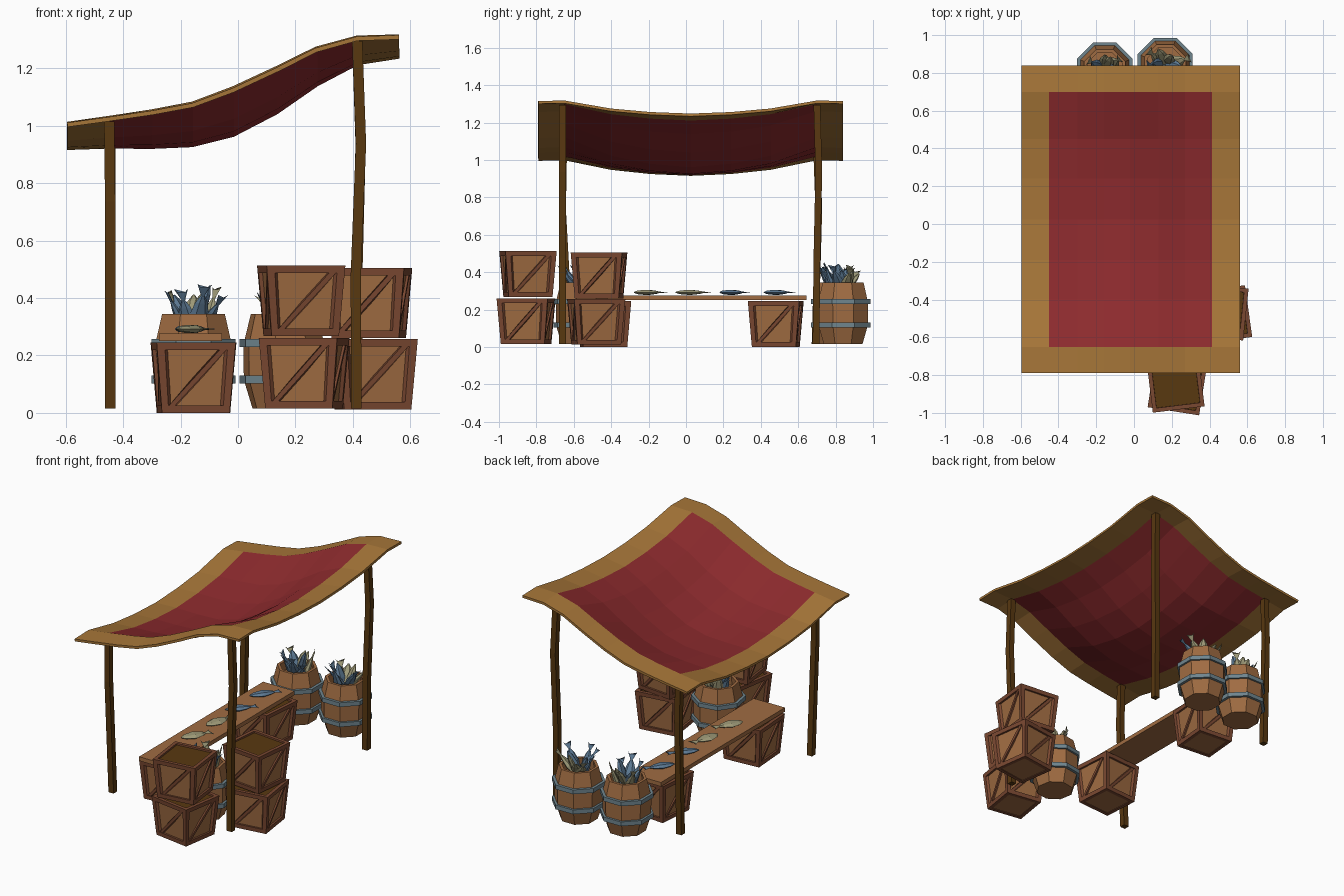
import bpy, bmesh, math, random
from mathutils import Vector, Matrix

if "Cube" in bpy.data.objects:
    bpy.data.objects.remove(bpy.data.objects["Cube"])

random.seed(4)


def mat(name, hexa):
    m = bpy.data.materials.new(name)
    rgb = [int(hexa[i:i + 2], 16) / 255 for i in (0, 2, 4)]
    m.diffuse_color = [((c + .055) / 1.055) ** 2.4 for c in rgb] + [1]
    m.use_nodes = True
    m.node_tree.nodes["Principled BSDF"].inputs["Base Color"].default_value = m.diffuse_color
    return m


RED, TRIM = mat("red_cloth", "8E2B2E"), mat("trim_cloth", "A87739")
WOOD, FRAME = mat("wood", "A06C42"), mat("frame_wood", "7A4831")
DARK, IRON = mat("dark_wood", "583810"), mat("iron", "70868F")
BLUE, OLIVE = mat("blue_fish", "5D7A94"), mat("olive_fish", "9E9A78")


def build(name, lofts, material, matrix=Matrix()):
    """One object from several capped lofts, each a list of equal rings."""
    bm = bmesh.new()
    for rings in lofts:
        vs = [[bm.verts.new(p) for p in r] for r in rings]
        n = len(vs[0])
        for a, b in zip(vs, vs[1:]):
            for i in range(n):
                j = (i + 1) % n
                bm.faces.new((a[i], a[j], b[j], b[i]))
        bm.faces.new(vs[0][::-1])
        bm.faces.new(vs[-1])
    bmesh.ops.recalc_face_normals(bm, faces=bm.faces)
    me = bpy.data.meshes.new(name)
    bm.to_mesh(me)
    bm.free()
    me.materials.append(material)
    ob = bpy.data.objects.new(name, me)
    bpy.context.collection.objects.link(ob)
    ob.matrix_world = matrix
    return ob


def ngon(r, z, n, cx=0, cy=0, phase=0.5):
    return [(cx + r * math.cos((i + phase) * math.tau / n),
             cy + r * math.sin((i + phase) * math.tau / n), z) for i in range(n)]


def square(h, z, cx=0, cy=0):
    return ngon(h * math.sqrt(2), z, 4, cx, cy)


def place(x, y, z, deg):
    return Matrix.Translation((x, y, z)) @ Matrix.Rotation(math.radians(deg), 4, 'Z')


# Canopy: sagging grid with a contrasting border
cols = [(-.595, 1.01, .08), (-.45, 1.03, .095), (-.3, 1.052, .118), (-.16, 1.078, .138),
        (-.02, 1.13, .155), (.13, 1.2, .147), (.27, 1.27, .12), (.413, 1.31, .085), (.56, 1.315, .067)]
rows = [(-.79, 0), (-.65, -.04), (-.4, .6), (-.19, .88), (.025, 1),
        (.24, .88), (.45, .6), (.70, -.04), (.84, 0)]
bm = bmesh.new()
grid = [[bm.verts.new((x, y, z - s * f)) for x, z, s in cols] for y, f in rows]
for j in range(8):
    for i in range(8):
        f = bm.faces.new((grid[j][i], grid[j][i + 1], grid[j + 1][i + 1], grid[j + 1][i]))
        f.material_index = int(0 < i < 7 and 0 < j < 7)
me = bpy.data.meshes.new("canopy")
bm.to_mesh(me)
bm.free()
me.materials.append(TRIM)
me.materials.append(RED)
canopy = bpy.data.objects.new("canopy", me)
bpy.context.collection.objects.link(canopy)
mod = canopy.modifiers.new("thickness", 'SOLIDIFY')
mod.thickness, mod.offset = .015, -1

# Crooked posts: offsets at four heights
for name, x, y, top, bend in (
        ("front_left_post", -.445, -.655, 1.015, ((0, .035), (0, .015), (0, -.005), (-.003, 0))),
        ("front_right_post", .415, -.66, 1.295, ((-.003, 0), (-.005, 0), (.013, 0), (0, 0))),
        ("back_left_post", -.445, .70, 1.015, ((0, -.01), (0, 0), (0, .01), (0, 0))),
        ("back_right_post", .415, .70, 1.295, ((0, -.005), (0, 0), (.012, .01), (0, 0)))):
    build(name, [[square(.018, .015 + (top - .015) * t, x + dx, y + dy)
                  for t, (dx, dy) in zip((0, .36, .72, 1), bend)]], DARK)

# Table plank
build("table_top", [[[(x, y, z) for x, y in ((-.275, -.6), (-.055, -.6), (-.055, .645), (-.275, .645))]
                     for z in (.25, .276)]], WOOD)

# Crates: tapered panel box, dark recessed lid, frame bars with a diagonal
H = .245


def crate(name, x, y, z, deg):
    m = place(x, y, z, deg)

    def half(v):
        return .118 + .02 * v / H

    build(name + "_panels", [[square(half(0) - .012, .004), square(half(H) - .014, H - .02)]], WOOD, m)
    build(name + "_lid", [[square(half(H) - .016, H - .02), square(half(H) - .016, H - .01)]], DARK, m)
    b = .026
    bars = [[(-1, 0), (-.8, 0), (-.8, H), (-1, H)], [(.8, 0), (1, 0), (1, H), (.8, H)],
            [(-.8, 0), (.8, 0), (.8, b), (-.8, b)], [(-.8, H - b), (.8, H - b), (.8, H), (-.8, H)],
            [(-.8, b), (-.62, b), (.8, H - b), (.62, H - b)]]
    lofts = []
    for k in range(4):
        r = Matrix.Rotation(k * math.pi / 2, 3, 'Z')
        for n, bar in enumerate(bars):
            out = .004 if n == 4 else 0
            lofts.append([[r @ Vector((u * (half(v) - d), -half(v) + d, v)) for u, v in bar]
                          for d in (.022, out)])
    build(name + "_frame", lofts, FRAME, m)


for spec in (("front_table_crate", -.155, -.44, 0, 4), ("back_table_crate", -.155, .48, 0, -5),
             ("front_stack_lower_crate", .23, -.855, .015, -9), ("front_stack_upper_crate", .22, -.845, .268, 7),
             ("side_stack_lower_crate", .47, -.48, .012, 8), ("side_stack_upper_crate", .455, -.465, .26, -6)):
    crate(*spec)

# Fish: lofted flat body pinched into a flared tail (tail towards +x)
SECTIONS = ((-.095, .005, .003), (-.065, .028, .012), (-.01, .042, .017),
            (.04, .026, .011), (.068, .008, .005), (.1, .032, .002))


def fish(name, material, matrix, width=1):
    rings = [[(x + (.012 if x > .09 and abs(math.cos(a)) > .9 else 0), w * width * math.cos(a), h * math.sin(a))
              for a in (i * math.tau / 6 for i in range(6))] for x, w, h in SECTIONS]
    build(name, [rings], material, matrix)


for n, (y, deg, c) in enumerate(((-.2, 60, OLIVE), (.03, 75, OLIVE), (.25, 50, BLUE), (.49, 55, BLUE))):
    fish(f"table_fish_{n}", c, place(-.16, y, .292, deg) @ Matrix.Scale(.93, 4), 1.15 if c == OLIVE else .95)


# Barrels: eight-sided, hollow at the top, two hoops, filled with fish
def barrel(name, x, y, deg):
    m = place(x, y, .015, deg)
    prof = ((.112, 0), (.143, .1), (.145, .22), (.118, .33), (.1, .33), (.105, .27))
    build(name + "_body", [[ngon(r, z, 8) for r, z in prof]], WOOD, m)
    build(name + "_hoops", [[ngon(r, z + d, 8) for r, d in ((.138, 0), (.158, 0), (.158, .027), (.138, .027))]
                            for z in (.088, .215)], IRON, m)
    for i in range(10):
        a = i * 2.4 + random.uniform(-.3, .3)
        rad = .03 + .035 * (i % 3) / 2
        tilt = random.uniform(.25, .75)
        d = Vector((math.sin(tilt) * math.cos(a), math.sin(tilt) * math.sin(a), math.cos(tilt)))
        p = Vector((x + rad * math.cos(a), y + rad * math.sin(a), .335 + random.uniform(-.015, .02)))
        q = (d if i % 3 else -d).to_track_quat('X', 'Z').to_matrix().to_4x4()
        fish(f"{name}_fish_{i}", OLIVE if i % 5 in (1, 3) else BLUE, Matrix.Translation(p) @ q, .85)


barrel("side_barrel", .16, -.555, 10)
barrel("back_left_barrel", -.155, .815, 0)
barrel("back_right_barrel", .165, .84, 0)
